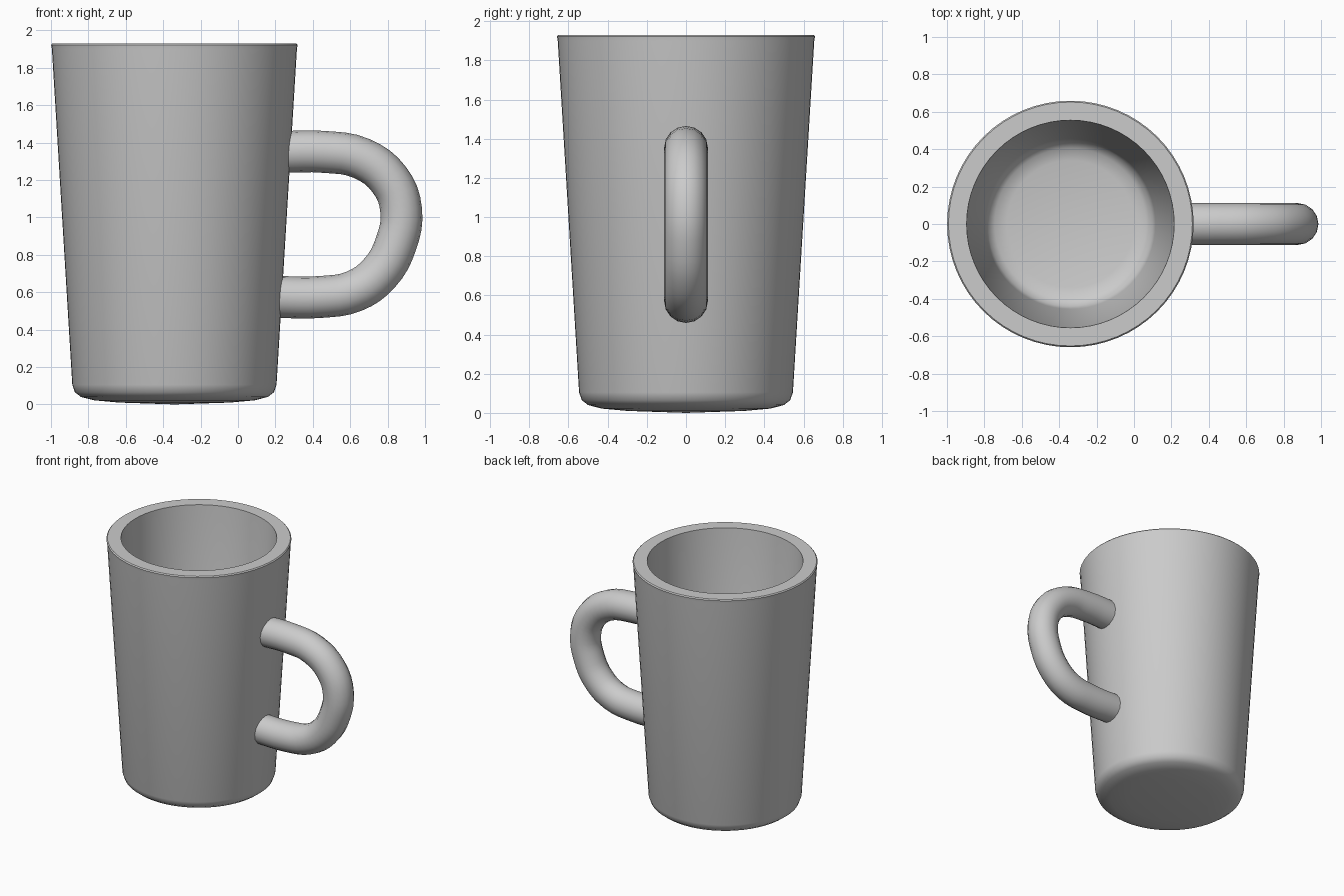
import bpy, bmesh, math
from mathutils import Matrix

default = bpy.data.objects.get("Cube")
if default:
    bpy.data.objects.remove(default)

AXIS_X = -0.34  # centre of the cup


def material(name, colour):
    m = bpy.data.materials.new(name)
    m.use_nodes = True
    m.diffuse_color = colour
    m.node_tree.nodes["Principled BSDF"].inputs["Base Color"].default_value = colour
    return m


def smooth(obj, angle):
    bpy.ops.object.select_all(action='DESELECT')
    obj.select_set(True)
    bpy.context.view_layer.objects.active = obj
    bpy.ops.object.shade_smooth_by_angle(angle=math.radians(angle))


def lathe(name, profile, steps, mat):
    bm = bmesh.new()
    verts = [bm.verts.new((r, 0, z)) for r, z in profile]
    edges = [bm.edges.new(pair) for pair in zip(verts, verts[1:])]
    bmesh.ops.spin(bm, geom=verts + edges, cent=(0, 0, 0), axis=(0, 0, 1),
                   angle=math.tau, steps=steps)
    bmesh.ops.remove_doubles(bm, verts=bm.verts, dist=0.0005)
    bmesh.ops.recalc_face_normals(bm, faces=bm.faces)
    mesh = bpy.data.meshes.new(name)
    bm.to_mesh(mesh)
    bm.free()
    mesh.materials.append(mat)
    obj = bpy.data.objects.new(name, mesh)
    bpy.context.collection.objects.link(obj)
    return obj


def tube(name, path, radius, mat):
    curve = bpy.data.curves.new(name, 'CURVE')
    curve.dimensions = '3D'
    curve.bevel_depth = radius
    curve.bevel_resolution = 6
    curve.resolution_u = 4
    curve.use_fill_caps = True
    spline = curve.splines.new('BEZIER')
    spline.bezier_points.add(len(path) - 1)
    for point, (x, z) in zip(spline.bezier_points, path):
        point.co = (x, 0, z)
        point.handle_left_type = point.handle_right_type = 'AUTO'
    curve.materials.append(mat)
    obj = bpy.data.objects.new(name, curve)
    bpy.context.collection.objects.link(obj)
    bpy.ops.object.select_all(action='DESELECT')
    obj.select_set(True)
    bpy.context.view_layer.objects.active = obj
    bpy.ops.object.convert(target='MESH')
    return bpy.context.view_layer.objects.active


grey = material("ceramic grey", (0.6, 0.6, 0.6, 1))

# Tapered cup: underside, rounded foot, outer wall, flat rim, hollow inside
cup = lathe("cup_body", [
    (0, 0), (0.3, 0.01), (0.43, 0.022), (0.5, 0.04), (0.532, 0.065), (0.546, 0.105),
    (0.655, 1.9), (0.659, 1.922), (0.652, 1.93),
    (0.555, 1.93), (0.455, 0.24), (0.44, 0.19), (0.405, 0.16), (0.34, 0.145), (0, 0.14),
], 64, grey)
cup.location.x = AXIS_X
smooth(cup, 40)

# Rounded D-shaped handle, with its ends buried in the wall
handle = tube("handle", [
    (0.235, 1.35), (0.46, 1.35), (0.66, 1.315), (0.81, 1.2), (0.872, 1.04),
    (0.845, 0.86), (0.755, 0.7), (0.62, 0.605), (0.45, 0.575), (0.18, 0.575),
], 0.112, grey)
smooth(handle, 40)
